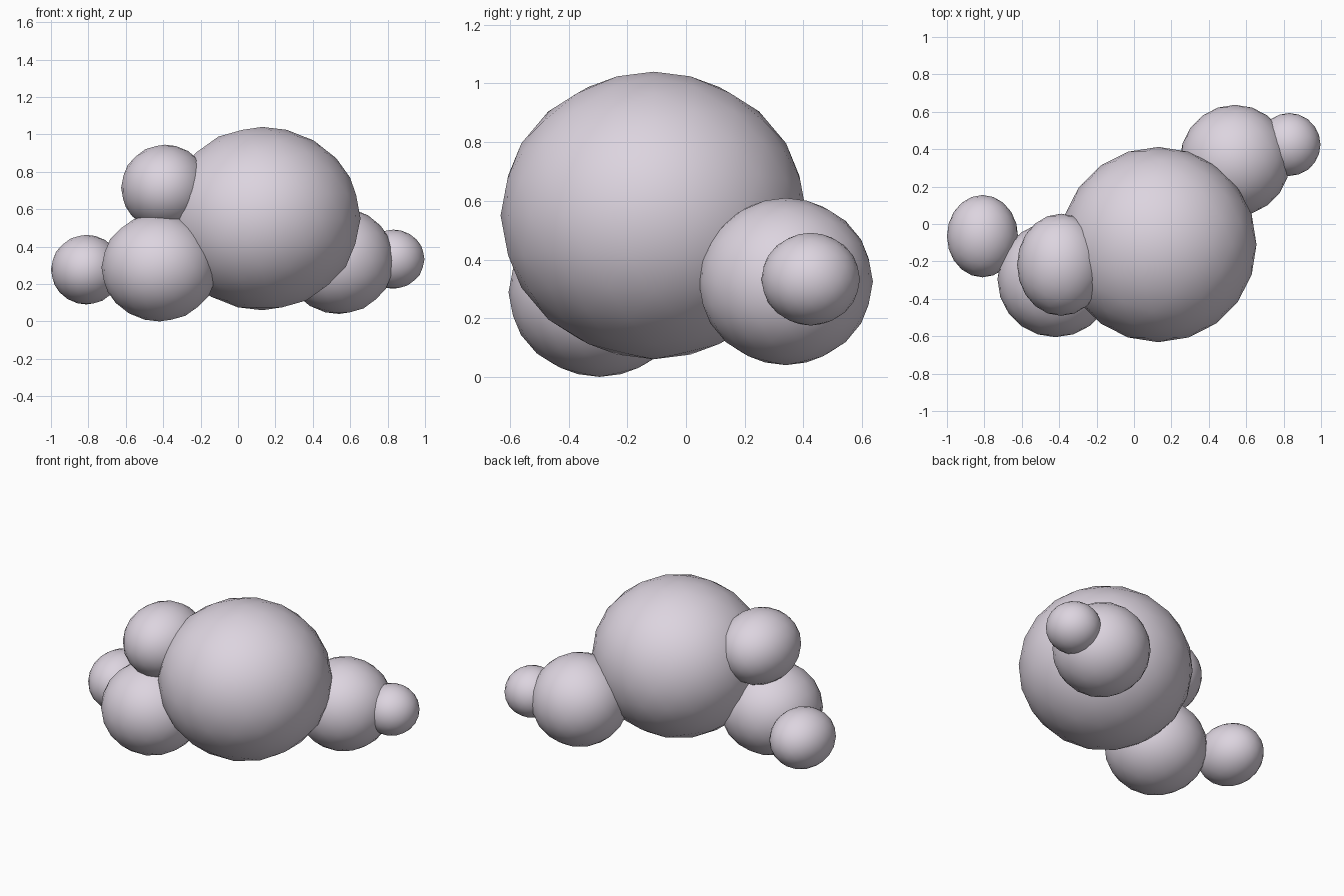
import bpy

if "Cube" in bpy.data.objects:
    bpy.data.objects.remove(bpy.data.objects["Cube"])

# One pale lavender grey for the whole cloud
mat = bpy.data.materials.new("pale_lavender_grey")
mat.diffuse_color = (0.72, 0.66, 0.74, 1.0)
mat.use_nodes = True
mat.node_tree.nodes["Principled BSDF"].inputs["Base Color"].default_value = mat.diffuse_color


def puff(name, centre, radii):
    """Low-poly smooth ball fitted to exact half-sizes around its centre."""
    bpy.ops.mesh.primitive_ico_sphere_add(subdivisions=3, radius=1.0)
    ob = bpy.context.object
    ob.name = ob.data.name = name
    verts = ob.data.vertices
    size = [max(abs(v.co[i]) for v in verts) for i in range(3)]
    for v in verts:
        v.co = [v.co[i] / size[i] * radii[i] for i in range(3)]
    ob.location = centre
    ob.data.materials.append(mat)
    bpy.ops.object.shade_smooth()
    return ob


# Large body of the cloud
puff("main_puff", (0.13, -0.11, 0.55), (0.525, 0.522, 0.49))

# Right side, trailing towards the back
puff("right_puff", (0.54, 0.34, 0.325), (0.295, 0.297, 0.285))
puff("right_end_puff", (0.83, 0.425, 0.333), (0.167, 0.168, 0.158))

# Left side, towards the front
puff("left_low_puff", (-0.42, -0.295, 0.288), (0.31, 0.31, 0.288))
puff("left_upper_puff", (-0.39, -0.218, 0.715), (0.235, 0.273, 0.23))
puff("left_end_puff", (-0.81, -0.065, 0.277), (0.19, 0.22, 0.186))
